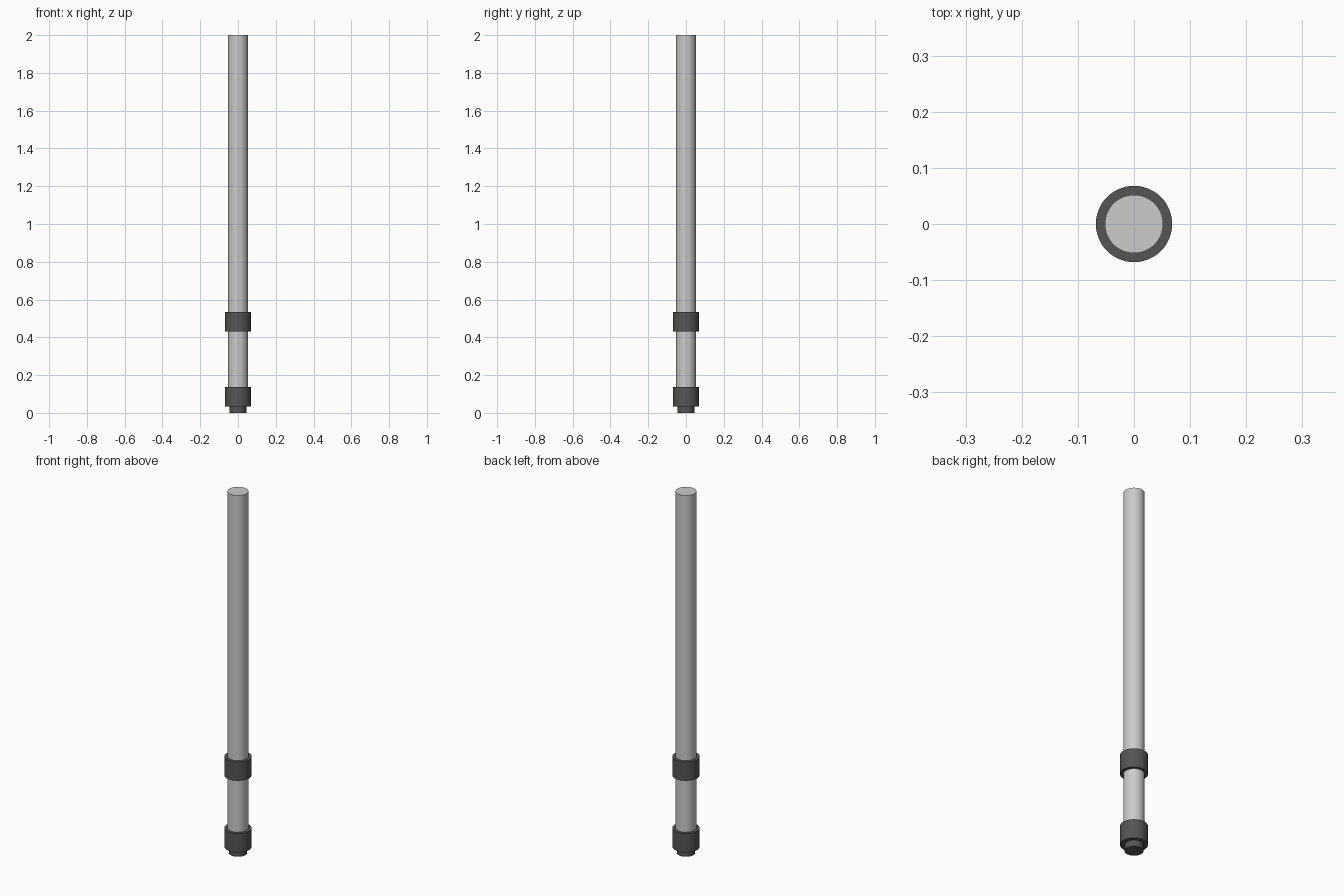
import bpy
import math

if "Cube" in bpy.data.objects:
    bpy.data.objects.remove(bpy.data.objects["Cube"])

dark = bpy.data.materials.new("dark_rubber")
dark.diffuse_color = (0.09, 0.09, 0.09, 1)
dark.use_nodes = True
dark.node_tree.nodes["Principled BSDF"].inputs["Base Color"].default_value = dark.diffuse_color


def cylinder(name, radius, z0, z1, mat=None):
    bpy.ops.mesh.primitive_cylinder_add(vertices=48, radius=radius, depth=z1 - z0,
                                        location=(0, 0, (z0 + z1) / 2))
    ob = bpy.context.object
    ob.name = name
    if mat:
        ob.data.materials.append(mat)
    bpy.ops.object.shade_smooth_by_angle(angle=math.radians(30))
    return ob


# Long plain shaft
cylinder("shaft", 0.052, 0.05, 2.0)

# Two dark collars and the foot plug
cylinder("upper_collar", 0.068, 0.43, 0.534, dark)
cylinder("lower_collar", 0.068, 0.034, 0.138, dark)
cylinder("foot_plug", 0.046, 0.0, 0.06, dark)
